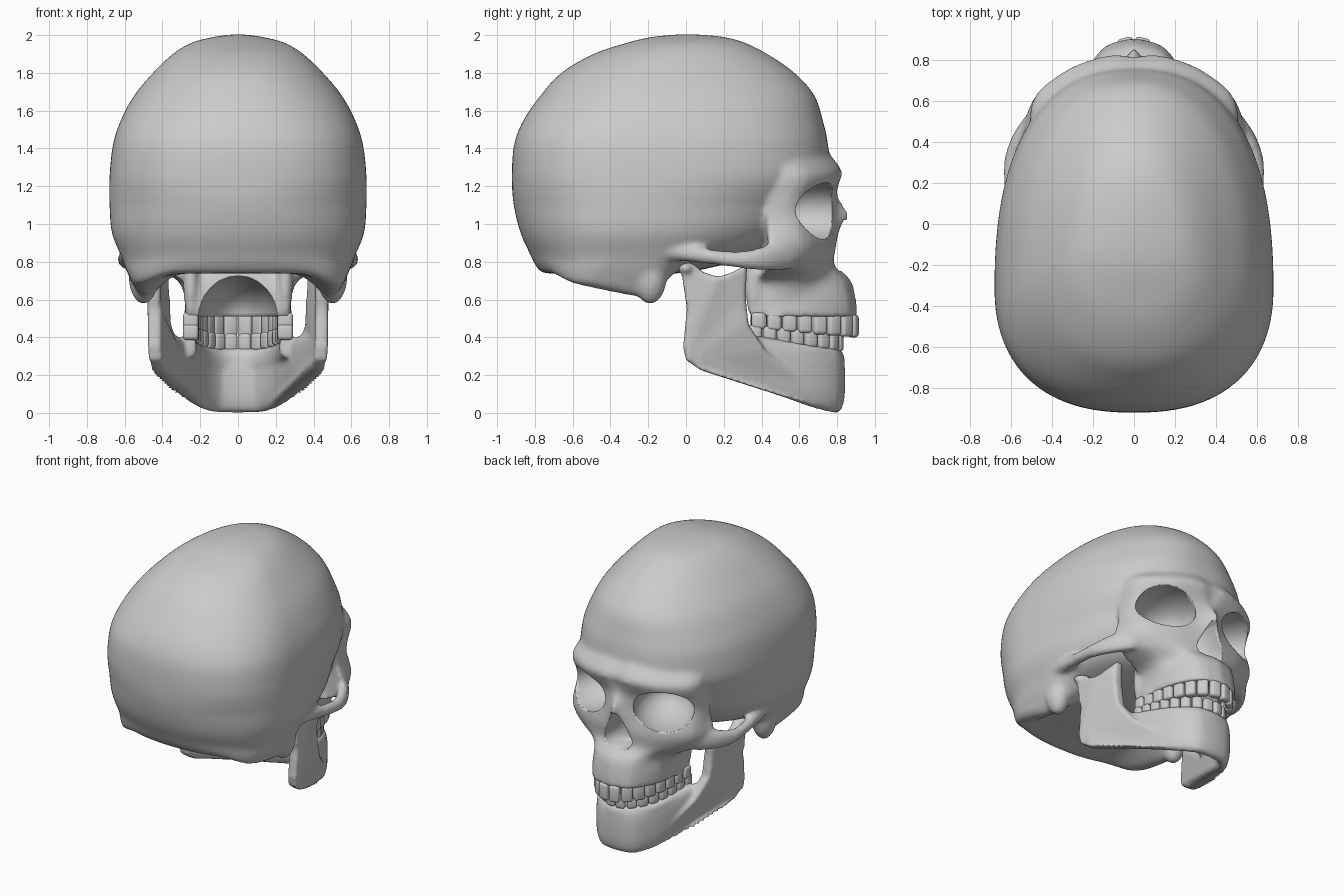
import bpy, bmesh, math
from mathutils import Matrix, Vector

if "Cube" in bpy.data.objects:
    bpy.data.objects.remove(bpy.data.objects["Cube"])


def loft(bm, rings):
    vs = [[bm.verts.new(p) for p in r] for r in rings]
    n = len(vs[0])
    for a, b in zip(vs, vs[1:]):
        for i in range(n):
            bm.faces.new((a[i], a[(i + 1) % n], b[(i + 1) % n], b[i]))
    bm.faces.new(vs[0][::-1])
    bm.faces.new(vs[-1])


def spline(rows, sub):
    # smooth curve through rows of numbers (Catmull-Rom)
    out = []
    for i in range(len(rows) - 1):
        a, b, c, d = (rows[min(max(i + j, 0), len(rows) - 1)] for j in (-1, 0, 1, 2))
        for k in range(sub):
            t = k / sub
            out.append([q + .5 * t * (r - p + t * (2 * p - 5 * q + 4 * r - s + t * (3 * (q - r) + s - p)))
                        for p, q, r, s in zip(a, b, c, d)])
    return out + [list(rows[-1])]


def spow(v, e):
    return math.copysign(abs(v) ** e, v)


def clamp(v):
    return min(max(v, 0), 1)


def ellipsoid(bm, c, r, rot=0):
    m = Matrix.Translation(c) @ Matrix.Rotation(rot, 4, 'Z') @ Matrix.Diagonal((*r, 1))
    bmesh.ops.create_uvsphere(bm, u_segments=40, v_segments=24, radius=1, matrix=m)


def tube(bm, pts, e=2.0, n=20):
    # each point: x, y, z, half thickness, half height
    pts = spline(pts, 3)
    rings = []
    for i, (x, y, z, a, b) in enumerate(pts):
        p, q = pts[max(i - 1, 0)], pts[min(i + 1, len(pts) - 1)]
        t = Vector((q[0] - p[0], q[1] - p[1])).normalized()
        ring = []
        for k in range(n):
            w = 2 * math.pi * k / n
            u, v = a * spow(math.cos(w), 2 / e), b * spow(math.sin(w), 2 / e)
            ring.append((x - t.y * u, y + t.x * u, z + v))
        rings.append(ring)
    loft(bm, rings)


def finish(bm, name):
    bmesh.ops.recalc_face_normals(bm, faces=bm.faces)
    for f in bm.faces:
        f.smooth = True
    me = bpy.data.meshes.new(name)
    bm.to_mesh(me)
    bm.free()
    ob = bpy.data.objects.new(name, me)
    bpy.context.collection.objects.link(ob)
    return ob


def fuse(ob, voxel, smooth, cutter=None):
    m = ob.modifiers.new("fuse", 'REMESH')
    m.mode, m.voxel_size, m.use_smooth_shade = 'VOXEL', voxel, True
    m = ob.modifiers.new("soften", 'SMOOTH')
    m.factor, m.iterations = 0.5, smooth
    if cutter:
        m = ob.modifiers.new("cut", 'BOOLEAN')
        m.operation, m.object, m.solver = 'DIFFERENCE', cutter, 'EXACT'
        cutter.hide_render = True
        cutter.display_type = 'WIRE'


# braincase: horizontal egg-shaped sections (z, back, front, half width)
levels = [(2.003, -.05, .07, .04), (1.99, -.18, .20, .13), (1.96, -.31, .31, .245),
          (1.90, -.49, .43, .345), (1.80, -.66, .575, .45), (1.68, -.77, .68, .55),
          (1.55, -.86, .724, .62), (1.42, -.91, .752, .662), (1.25, -.922, .76, .68),
          (1.10, -.912, .68, .68), (.95, -.875, .57, .667), (.84, -.825, .42, .615),
          (.78, -.795, .18, .58), (.74, -.75, -.02, .52), (.745, -.62, -.1, .30)]
sk = bmesh.new()
rings = []
for z, yb, yf, w in spline(levels, 6):
    ym = (yb + yf) / 2 - .13 * (yf - yb)
    e = 2.2 + .2 * clamp((z - 1.1) / .15) - .35 * clamp((z - 1.45) / .4)
    ring = []
    for k in range(80):
        a = 2 * math.pi * k / 80
        c, s = spow(math.cos(a), 2 / e), spow(math.sin(a), 2 / e)
        x, y = w * c, ym + s * ((yf - ym) if s > 0 else (ym - yb))
        # side ridge of the base, sinking toward the mastoids
        ridge = clamp((y + .85) / .6) * clamp((-.02 - y) / .14)
        drop = .13 * ridge * math.exp(-((abs(x) - .5) / .11) ** 2) * clamp((.95 - z) / .2)
        ring.append((x, y, z - drop))
    rings.append(ring)
loft(sk, rings)

# face: brow, nasal bridge, cheeks and upper jaw (z, front y, four side points, back y)
face = [(1.44, .70, .12, .69, .26, .62, .36, .50, .40, .42, .4),
        (1.29, .812, .13, .818, .30, .755, .455, .635, .50, .53, .4),
        (1.22, .80, .10, .81, .30, .76, .475, .635, .51, .50, .4),
        (1.15, .80, .07, .79, .30, .72, .475, .60, .505, .45, .4),
        (1.06, .86, .07, .79, .30, .70, .475, .58, .505, .43, .4),
        (.98, .84, .11, .78, .30, .72, .485, .60, .515, .43, .4),
        (.88, .81, .13, .785, .32, .73, .485, .62, .55, .44, .38),
        (.78, .80, .15, .775, .29, .72, .44, .60, .50, .44, .36),
        (.70, .875, .15, .83, .24, .71, .32, .58, .28, .36, .35),
        (.60, .90, .15, .855, .25, .70, .28, .54, .275, .34, .34),
        (.51, .91, .15, .865, .25, .70, .285, .52, .28, .34, .34)]
rings = []
for r in spline(face, 4):
    half = spline([(0, r[1])] + [(r[i], r[i + 1]) for i in (2, 4, 6, 8)], 3) + [(0, r[10])]
    rings.append([(x, y, r[0]) for x, y in half] + [(-x, y, r[0]) for x, y in half[-2:0:-1]])
loft(sk, rings)

# cheek arches, mastoids and pterygoid plates
for s in (1, -1):
    tube(sk, [(s * x, y, z, a, b) for x, y, z, a, b in [
        (.46, .55, .84, .04, .085), (.55, .43, .82, .04, .07), (.597, .31, .81, .037, .048),
        (.60, .18, .82, .035, .04), (.585, .05, .84, .04, .045), (.56, -.12, .86, .05, .05)]])
    ellipsoid(sk, (s * .50, -.19, .73), (.08, .09, .155))
    ellipsoid(sk, (s * .25, .36, .68), (.04, .05, .18))

# cutters: eye sockets, nose opening, palate
ct = bmesh.new()
for s in (1, -1):
    ellipsoid(ct, (s * .29, .67, 1.07), (.205, .28, .155), -s * .48)
loft(ct, [[(w * math.cos(k * math.pi / 16), .82 + .2 * math.sin(k * math.pi / 16), z)
           for k in range(32)] for z, w in
          spline([(1.02, .02), (.98, .04), (.92, .07), (.86, .10), (.81, .112), (.77, .095), (.75, .06)], 3)])
ellipsoid(ct, (0, .38, .50), (.21, .42, .225))
cutter = finish(ct, "opening_cutter")
fuse(finish(sk, "skull"), .015, 10, cutter)


def arch(n, w, y0, d):
    # evenly spaced places along half a rounded arch: x, y, tangent angle, spacing
    N = 1000
    P = [(w * spow(math.sin(t), .92), y0 + d * spow(math.cos(t), .92)) for t in
         (math.pi * (i / N - .5) for i in range(N + 1))]
    L = [0]
    for a, b in zip(P, P[1:]):
        L.append(L[-1] + math.dist(a, b))
    out = []
    for k in range(n):
        i = next(j for j in range(N) if L[j + 1] >= L[-1] * (k + .5) / n)
        (x, y), (x2, y2) = P[i], P[i + 1]
        out.append((x, y, math.atan2(y2 - y, x2 - x), L[-1] / n))
    return out


# lower jaw: body, tooth ridge, upright rami sweeping into the body, condyles
jw = bmesh.new()
half = [(.435, .06, .33, .035, .09), (.385, .20, .30, .035, .115), (.32, .36, .27, .04, .135),
        (.265, .52, .23, .042, .15), (.205, .66, .195, .045, .165), (.125, .765, .175, .05, .172),
        (.05, .79, .172, .05, .172)]
tube(jw, half + [(-p[0], *p[1:]) for p in half[::-1]], e=2.6)
tube(jw, [(x, y, .355 - .085 * (y - .36) / .44, .045, .06) for x, y, _, _ in arch(24, .265, .34, .455)], e=3)
ramus = [(-.03, .79), (.04, .79), (.09, .745), (.17, .72), (.25, .745), (.325, .79), (.315, .62),
         (.33, .47), (.42, .33), (.55, .215), (.70, .08), (.70, .035), (.5, .09), (.25, .17),
         (.08, .225), (0, .28), (-.015, .35), (.005, .55)]


def sweep(y):
    d = max(y - .2, 0)
    return .42 * d + .2 * d * d


for s in (1, -1):
    loft(jw, [[(s * (x - sweep(y) - .25 * max(.3 - z, 0) * (y < .3)), y, z) for y, z in ramus]
              for x in (.41, .48)])
    ellipsoid(jw, (s * .445, .0, .765), (.07, .04, .035))
fuse(finish(jw, "lower_jaw"), .012, 10)


# teeth: rounded blocks along each dental arch, deeper toward the back
def teeth(name, w, y0, d, z_front, z_back, h_front, h_back):
    bm = bmesh.new()
    for x, y, a, step in arch(16, w, y0, d):
        t = (y - y0) / d
        m = (Matrix.Translation((x, y, z_back + (z_front - z_back) * t))
             @ Matrix.Rotation(a, 4, 'Z')
             @ Matrix.Diagonal((step * .92, .085 - .035 * t, h_back + (h_front - h_back) * t, 1)))
        bmesh.ops.create_cube(bm, size=1, matrix=m)
    bmesh.ops.bevel(bm, geom=bm.edges[:], offset=.018, segments=3, profile=.5, affect='EDGES')
    finish(bm, name)


teeth("upper_teeth", .25, .34, .55, .46, .49, .12, .085)
teeth("lower_teeth", .25, .33, .48, .372, .432, .095, .08)
